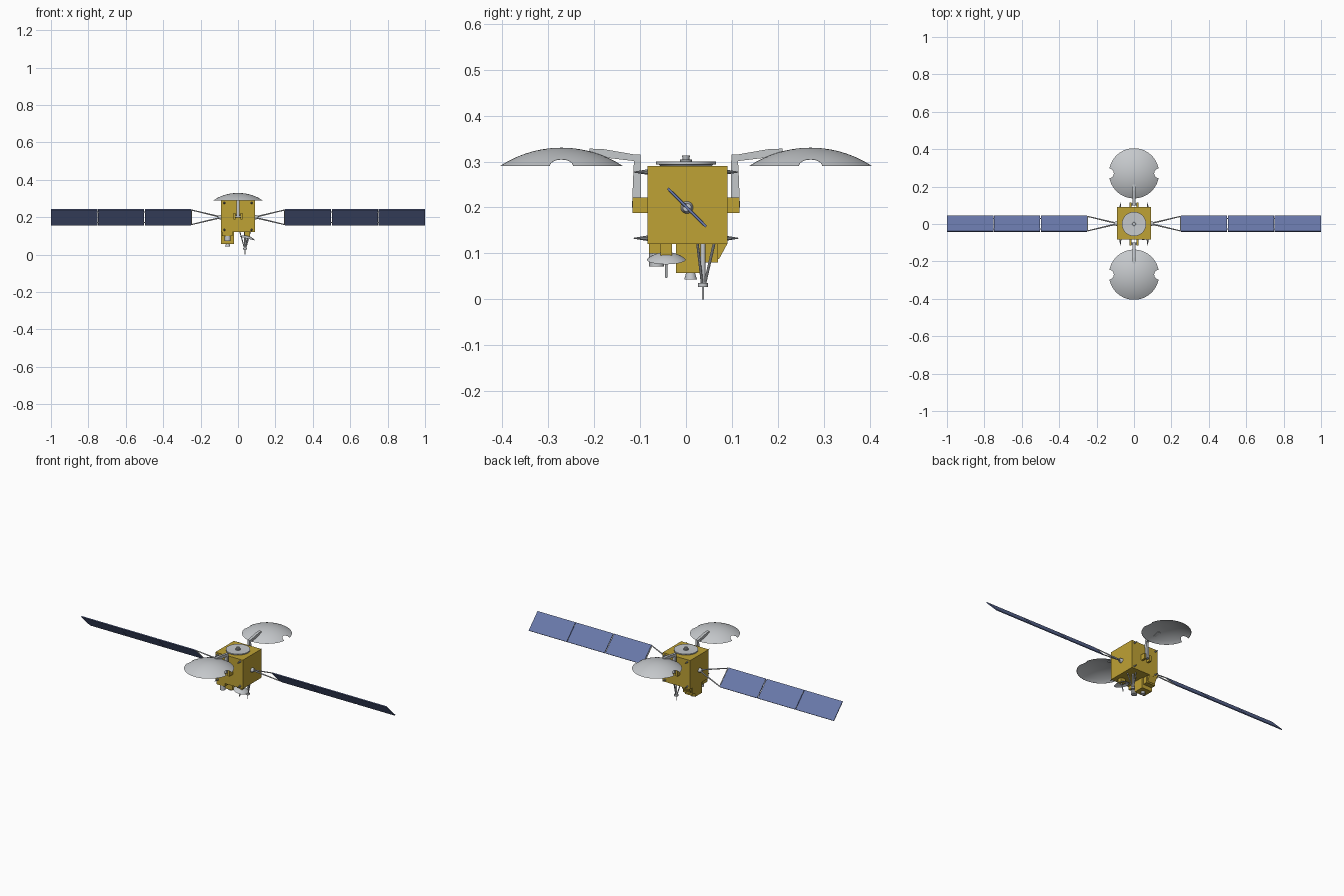
import bpy, bmesh, math
from mathutils import Vector, Matrix

if "Cube" in bpy.data.objects:
    bpy.data.objects.remove(bpy.data.objects["Cube"])

def material(name, rgb):
    m = bpy.data.materials.new(name)
    m.diffuse_color = (*rgb, 1)
    m.use_nodes = True
    m.node_tree.nodes["Principled BSDF"].inputs["Base Color"].default_value = m.diffuse_color
    return m

GOLD = material("gold_foil", (0.52, 0.36, 0.035))
GREY = material("light_grey", (0.56, 0.58, 0.60))
MID = material("mid_grey", (0.33, 0.35, 0.37))
BLUE = material("cell_blue", (0.14, 0.19, 0.40))

def finish(name, bm, mat, smooth=False):
    me = bpy.data.meshes.new(name)
    bmesh.ops.recalc_face_normals(bm, faces=bm.faces)
    bm.to_mesh(me)
    bm.free()
    me.materials.append(mat)
    ob = bpy.data.objects.new(name, me)
    bpy.context.collection.objects.link(ob)
    if smooth:
        shade(ob)
    return ob

def shade(ob):
    bpy.ops.object.select_all(action='DESELECT')
    ob.select_set(True)
    bpy.context.view_layer.objects.active = ob
    bpy.ops.object.shade_smooth_by_angle(angle=math.radians(35))

def box(name, lo, hi, mat, rot=None):
    lo, hi = Vector(lo), Vector(hi)
    bm = bmesh.new()
    bmesh.ops.create_cube(bm, size=1)
    d = hi - lo
    m = Matrix.Translation((lo + hi) / 2) @ (rot or Matrix()) @ Matrix.Diagonal((*d, 1))
    bm.transform(m)
    return finish(name, bm, mat)

def rod(name, a, b, r1, mat, r2=None, seg=12):
    a, b = Vector(a), Vector(b)
    bm = bmesh.new()
    bmesh.ops.create_cone(bm, cap_ends=True, segments=seg, radius1=r1,
                          radius2=r1 if r2 is None else r2, depth=(b - a).length)
    q = (b - a).to_track_quat('Z', 'Y').to_matrix().to_4x4()
    bm.transform(Matrix.Translation((a + b) / 2) @ q)
    return finish(name, bm, mat, True)

def lathe(name, profile, mat, matrix, seg=48):
    """Spin (radius, z) points around z."""
    bm = bmesh.new()
    vs = [bm.verts.new((r, 0, z)) for r, z in profile]
    es = [bm.edges.new((vs[i], vs[i + 1])) for i in range(len(vs) - 1)]
    bmesh.ops.spin(bm, geom=vs + es, cent=(0, 0, 0), axis=(0, 0, 1),
                   angle=2 * math.pi, steps=seg, use_merge=True)
    bmesh.ops.remove_doubles(bm, verts=bm.verts, dist=1e-5)
    bm.transform(matrix)
    return finish(name, bm, mat, True)

def cap_profile(r, h, t, n=10):
    """Thin shell cap: apex at z = 0, rim at z = -h."""
    R = (r * r + h * h) / (2 * h)
    outer = [(r * i / n, math.sqrt(R * R - (r * i / n) ** 2) - R) for i in range(n + 1)]
    inner = [(x, z - t * (1 - x / r)) for x, z in outer[::-1]]
    inner[0] = (r - 0.002, -h)
    return outer + inner

# main body
box("body", (-0.09, -0.084, 0.12), (0.09, 0.09, 0.29), GOLD)

# top ring and centre nozzle
lathe("top_ring", [(0, 0.290), (0.056, 0.290), (0.060, 0.294), (0.065, 0.294), (0.065, 0.300),
                   (0.060, 0.300), (0.014, 0.297), (0, 0.297)], GREY, Matrix())
rod("top_hub", (0, 0, 0.295), (0, 0, 0.304), 0.013, MID, seg=24)
rod("top_nozzle", (0, 0, 0.30), (0, 0, 0.313), 0.006, GREY, 0.009, 24)

# solar wings, tilted 45 degrees
tilt = Matrix.Rotation(math.radians(-45), 4, 'X')
C = Vector((0, 0.002, 0.2))
u = Vector((0, 1, -1)).normalized()
for s, side in ((-1, "left"), (1, "right")):
    for i in range(3):
        xc = s * (0.375 + 0.25 * i)
        c = C + Vector((xc, 0, 0))
        h = Vector((0.1225 if i < 2 else 0.1245, 0.059, 0.0025))
        box(f"{side}_solar_panel_{i}", c - h, c + h, BLUE, tilt)
        if i:
            for k in (-0.04, 0.04):
                p = C + u * k + Vector((xc - s * 0.125, 0, 0))
                rod(f"{side}_panel_hinge", p - Vector((0.006, 0, 0)), p + Vector((0.006, 0, 0)), 0.003, MID, seg=8)
    # yoke
    ends = [C + u * k + Vector((s * 0.249, 0, 0)) for k in (-0.055, 0.055)]
    rod(f"{side}_yoke_bar", ends[0], ends[1], 0.003, GREY, seg=8)
    for k, e in zip((-0.005, 0.005), ends):
        rod(f"{side}_yoke_arm", C + u * k + Vector((s * 0.1, 0, 0)), e, 0.004, GREY, 0.003, 8)
    rod(f"{side}_wing_drive", (s * 0.088, 0.002, 0.2), (s * 0.106, 0.002, 0.2), 0.014, GREY, 0.009, 20)

def beam(name, pts, widths, half_x, mat):
    """Tapered flat beam through (y, z) points."""
    bm = bmesh.new()
    rings = []
    for (y, z), (dy, dz) in zip(pts, widths):
        rings.append([bm.verts.new((sx * half_x, y + k * dy, z + k * dz))
                      for sx, k in ((-1, -1), (1, -1), (1, 1), (-1, 1))])
    for a, b in zip(rings, rings[1:]):
        for i in range(4):
            j = (i + 1) % 4
            bm.faces.new((a[i], a[j], b[j], b[i]))
    bm.faces.new(rings[0])
    bm.faces.new(rings[-1])
    return finish(name, bm, mat)

# big reflectors with side notches, their arms and brackets
for s, side in ((-1, "front"), (1, "back")):
    yc = s * 0.271
    dish = lathe(f"{side}_reflector", cap_profile(0.134, 0.04, 0.004, 12), GREY,
                 Matrix.Translation((0, yc, 0.33)), 64)
    for sx in (-1, 1):
        cut = rod("notch_cutter", (sx * 0.134, yc, 0.25), (sx * 0.134, yc, 0.36), 0.026, GREY, seg=32)
        cut.hide_render = True
        mod = dish.modifiers.new("notch", 'BOOLEAN')
        mod.operation, mod.object, mod.solver = 'DIFFERENCE', cut, 'EXACT'
        bpy.context.view_layer.objects.active = dish
        bpy.ops.object.modifier_apply(modifier=mod.name)
        bpy.data.objects.remove(cut)
    shade(dish)
    beam(f"{side}_reflector_arm",
         [(s * 0.21, 0.322), (s * 0.18, 0.318), (s * 0.105, 0.307)],
         [(0, 0.006), (0, 0.009), (0, 0.007)], 0.008, GREY)
    beam(f"{side}_reflector_mast",
         [(s * 0.105, 0.315), (s * 0.106, 0.29), (s * 0.108, 0.2)],
         [(0.006, 0), (0.008, 0), (0.0095, 0)], 0.007, GREY)
    y0, y1 = sorted((s * 0.082, s * 0.116))
    for sx in (-1, 1):
        box(f"{side}_arm_bracket", (sx * 0.019 - 0.006, y0, 0.188), (sx * 0.019 + 0.006, y1, 0.222), GOLD)
    rod(f"{side}_arm_axle", (-0.02, s * 0.104, 0.205), (0.02, s * 0.104, 0.205), 0.006, MID)
    # corner thrusters
    for x in (-0.073, 0.073):
        for z in (0.133, 0.277):
            rod(f"{side}_thruster", (x, s * 0.083, z), (x, s * 0.114, z), 0.006, MID, 0.001, 10)

# equipment blocks below the body
box("feed_block", (-0.09, -0.022, 0.057), (-0.022, 0.042, 0.121), GOLD)
box("feed_block_step", (-0.09, 0.04, 0.08), (-0.03, 0.07, 0.121), GOLD)
bm = bmesh.new()
prof = [(0.068, 0.121), (0.09, 0.121), (0.072, 0.088), (0.068, 0.088)]
f = bm.faces.new([bm.verts.new((-0.085, y, z)) for y, z in prof])
ext = bmesh.ops.extrude_face_region(bm, geom=[f])
bmesh.ops.translate(bm, vec=(0.05, 0, 0), verts=[v for v in ext["geom"] if isinstance(v, bmesh.types.BMVert)])
finish("feed_wedge", bm, GOLD)
rod("feed_horn", (-0.055, 0.01, 0.06), (-0.055, 0.01, 0.043), 0.009, GREY, 0.014, 20)
box("sensor_block", (-0.085, -0.08, 0.1), (-0.03, -0.032, 0.121), GOLD)
rod("sensor_barrel", (-0.055, -0.064, 0.105), (-0.055, -0.064, 0.072), 0.016, GREY, seg=24)

# small tilted dish below the body
box("small_dish_mount", (0.035, -0.056, 0.094), (0.065, -0.03, 0.121), GOLD)
M = Matrix.Translation((0.053, -0.043, 0.101)) @ Matrix.Rotation(math.radians(14), 4, 'Y')
lathe("small_dish", cap_profile(0.042, 0.015, 0.003), GREY, M, 32)
rod("small_dish_feed", M @ Vector((0, 0, -0.002)), M @ Vector((0, 0, -0.055)), 0.003, GREY)

# mast antenna on a tripod
ax, ay = 0.038, 0.037
for i in range(3):
    a = math.radians(90 + 120 * i)
    rod("tripod_leg", (ax + 0.032 * math.cos(a), ay + 0.024 * math.sin(a), 0.121),
        (ax + 0.004 * math.cos(a), ay + 0.004 * math.sin(a), 0.034), 0.003, GREY, seg=8)
rod("antenna_mast", (ax, ay, 0.121), (ax, ay, 0.03), 0.005, GREY)
rod("antenna_collar", (ax, ay, 0.036), (ax, ay, 0.027), 0.011, GREY, seg=20)
rod("antenna_tip", (ax, ay, 0.03), (ax, ay, 0.0), 0.0025, GREY)
